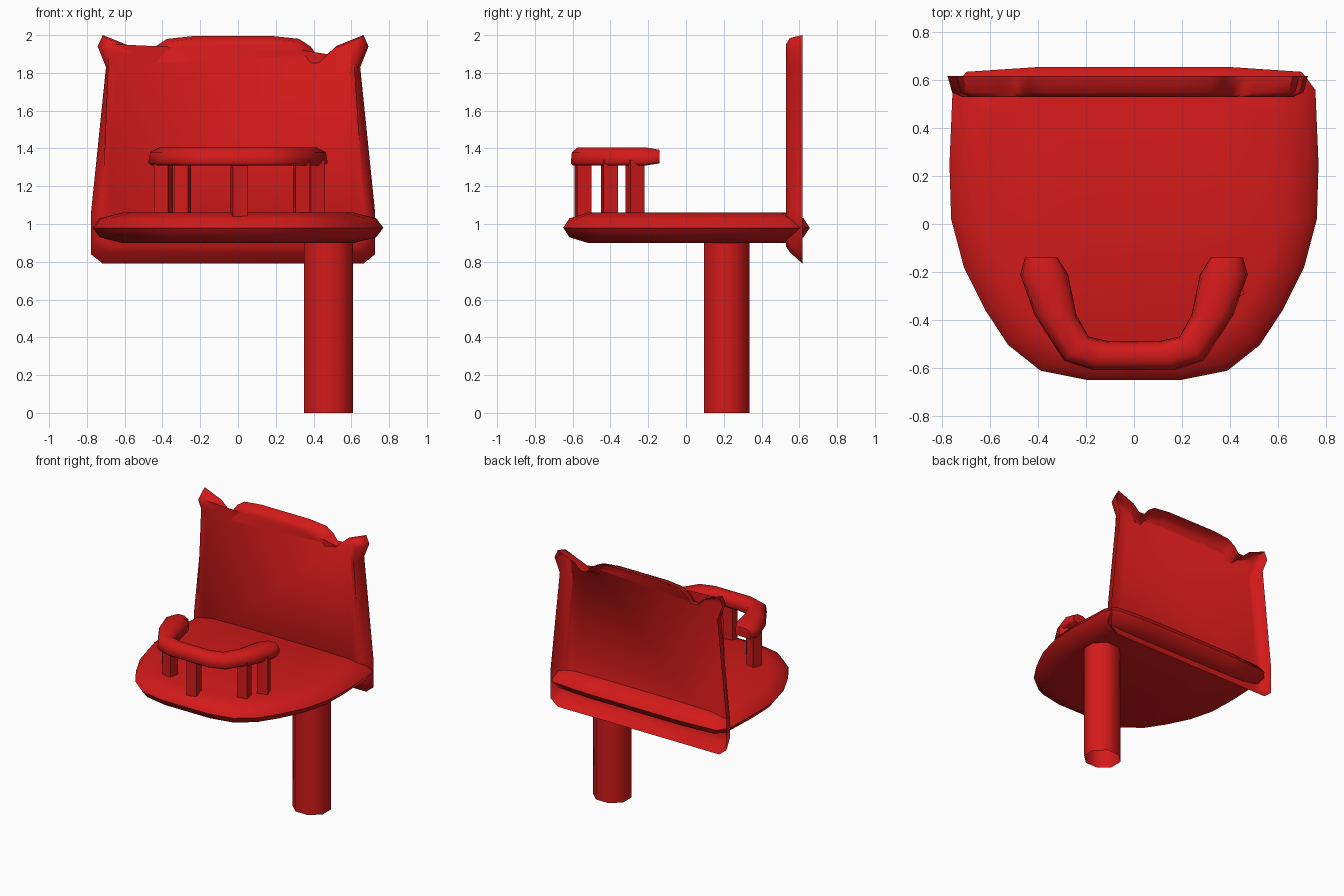
import bpy, bmesh, math

if "Cube" in bpy.data.objects:
    bpy.data.objects.remove(bpy.data.objects["Cube"])

red = bpy.data.materials.new("red_paint")
red.diffuse_color = (0.65, 0.01, 0.01, 1)
red.use_nodes = True
red.node_tree.nodes["Principled BSDF"].inputs["Base Color"].default_value = red.diffuse_color


def loft(name, rings, closed=True, cap_start=True, cap_end=True, angle=50):
    """Skin a list of equal-length rings of points into one object."""
    bm = bmesh.new()
    vs = [[bm.verts.new(p) for p in r] for r in rings]
    n = len(rings[0])
    for a, b in zip(vs, vs[1:]):
        for i in range(n):
            j = (i + 1) % n
            bm.faces.new((a[i], a[j], b[j], b[i]))
    caps = []
    if cap_start:
        caps.append(bm.faces.new(vs[0][::-1]))
    if cap_end:
        caps.append(bm.faces.new(vs[-1]))
    if caps:
        bmesh.ops.triangulate(bm, faces=caps)
    bmesh.ops.recalc_face_normals(bm, faces=bm.faces)
    me = bpy.data.meshes.new(name)
    bm.to_mesh(me)
    bm.free()
    ob = bpy.data.objects.new(name, me)
    bpy.context.collection.objects.link(ob)
    me.materials.append(red)
    bpy.ops.object.select_all(action='DESELECT')
    ob.select_set(True)
    bpy.context.view_layer.objects.active = ob
    bpy.ops.object.shade_smooth_by_angle(angle=math.radians(angle))
    return ob


def mirrored(half, cx=0.0):
    """Half outline (x offset from the centre line) -> full closed outline."""
    return [(cx + x, y) for x, y in half] + [(cx - x, y) for x, y in reversed(half)]


def prism(name, x, y, z0, z1, r, sides, turn=0.0, sy=1.0, angle=50, caps=True):
    ring = [(x + r * math.cos(turn + math.tau * i / sides),
             y + sy * r * math.sin(turn + math.tau * i / sides)) for i in range(sides)]
    return loft(name, [[(a, b, z) for a, b in ring] for z in (z0, z1)],
                cap_start=caps, cap_end=caps, angle=angle)


# Seat: rounded slab, pointed lens edge
seat = mirrored([(0.20, -0.65), (0.39, -0.612), (0.525, -0.505), (0.62, -0.36),
                 (0.71, -0.18), (0.763, 0.02), (0.77, 0.25), (0.757, 0.56),
                 (0.70, 0.635), (0.40, 0.655)])
loft("seat", [[(x * s, y * s, z) for x, y in seat] for s, z in
              ((0.80, 0.90), (0.95, 0.93), (1.0, 0.98), (0.95, 1.03), (0.80, 1.06))], angle=60)

# Backrest: pressed shell, open at the rear, with ears on the top corners
CX = -0.026
back = mirrored([(0.69, 0.79), (0.752, 0.84), (0.752, 1.06), (0.673, 1.83),
                 (0.717, 1.94), (0.69, 2.0), (0.545, 1.942), (0.495, 1.893),
                 (0.445, 1.893), (0.41, 1.94), (0.35, 1.98), (0.21, 1.995)], CX)


def back_ring(y, s, lift):
    return [(CX + (x - CX) * s, y, z + lift if z < 1 else 1.4 + (z - 1.4) * s)
            for x, z in back]


loft("backrest", [back_ring(0.617, 1.0, 0), back_ring(0.55, 0.975, 0.06),
                  back_ring(0.53, 0.92, 0.09)], cap_start=False, angle=60)

# Pole: single off-centre tube, open at the ends
prism("pole", 0.48, 0.215, 0, 0.95, 0.14, 8, math.pi / 8, 0.93, 60, caps=False)

# Rail posts: square bars
for i, (x, y, t) in enumerate([(-0.395, -0.27, 25), (-0.295, -0.405, 35), (0.005, -0.545, 55),
                               (0.337, -0.405, 55), (0.41, -0.27, 65)]):
    prism(f"rail_post_{i + 1}", x, y, 1.04, 1.34, 0.055, 4, math.radians(t), angle=20)

# Curved rail: outer and inner edge stations from the tip to the middle
half = [((0.455, -0.14), (0.32, -0.14)), ((0.475, -0.21), (0.275, -0.21)),
        ((0.415, -0.38), (0.24, -0.38)), ((0.292, -0.57), (0.19, -0.47)),
        ((0.17, -0.61), (0.10, -0.49))]
stations = half + [((-a, b), (-c, d)) for (a, b), (c, d) in reversed(half)]
section = [(0.08, 1.31), (0.0, 1.325), (0.05, 1.38), (0.3, 1.405),
           (0.7, 1.405), (0.95, 1.38), (1.0, 1.325), (0.92, 1.31)]
rings = []
for o, i in stations:
    rings.append([(o[0] + (i[0] - o[0]) * t, o[1] + (i[1] - o[1]) * t, z) for t, z in section])
for r in (rings[0], rings[-1]):
    r[:] = [(x, y, 1.355 + (z - 1.355) * 0.75) for x, y, z in r]
loft("rail", rings, angle=60)
